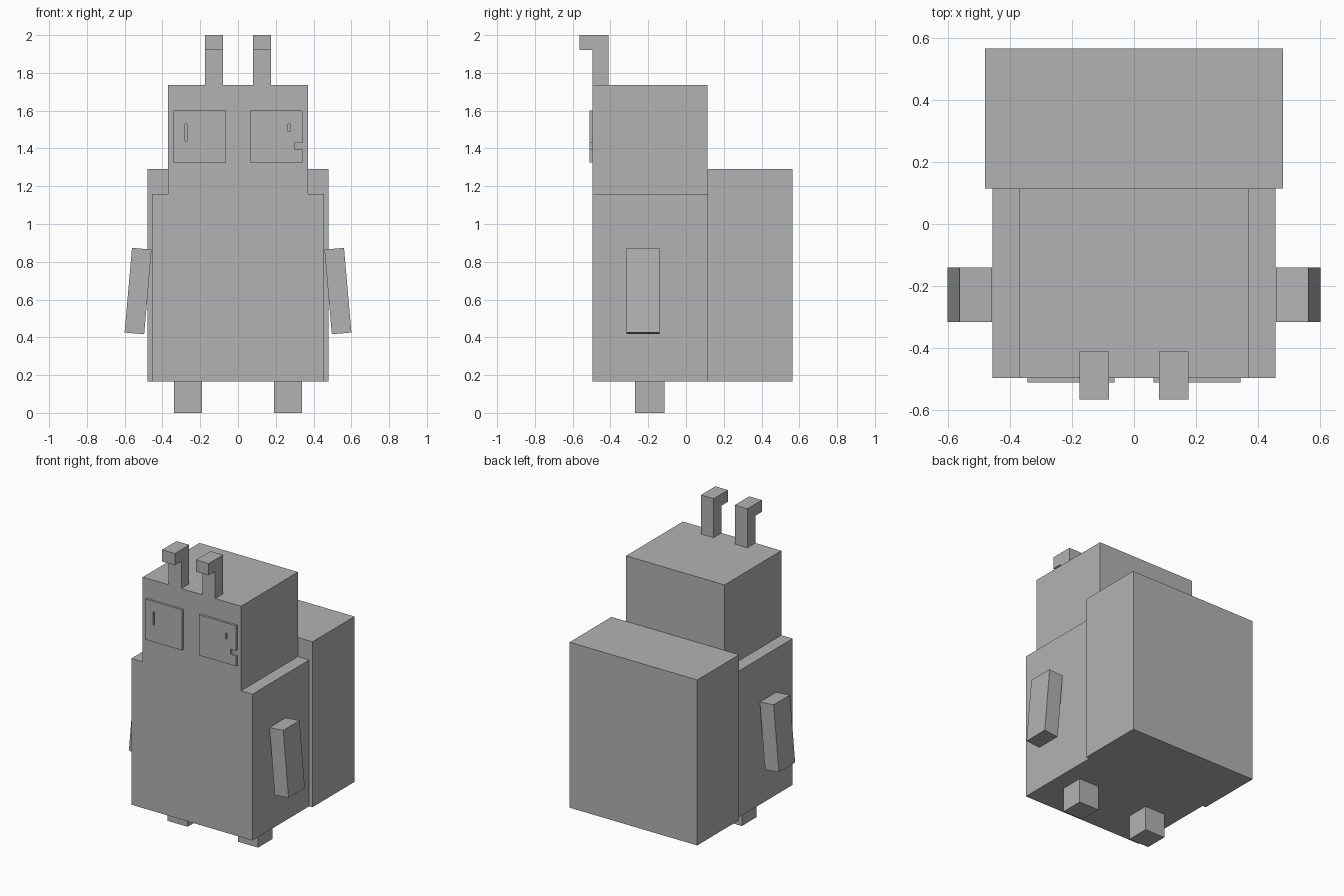
import bpy
import bmesh
from math import radians

if "Cube" in bpy.data.objects:
    bpy.data.objects.remove(bpy.data.objects["Cube"], do_unlink=True)

grey = bpy.data.materials.new("plain grey")
grey.use_nodes = True
COLOUR = (0.45, 0.45, 0.45, 1)
grey.diffuse_color = COLOUR
grey.node_tree.nodes["Principled BSDF"].inputs["Base Color"].default_value = COLOUR


def prism(name, outline, lift, depth):
    """Extrude a flat outline; lift places each 2D point in space."""
    bm = bmesh.new()
    face = bm.faces.new([bm.verts.new(lift(a, b)) for a, b in outline])
    made = bmesh.ops.extrude_face_region(bm, geom=[face])["geom"]
    verts = [v for v in made if isinstance(v, bmesh.types.BMVert)]
    bmesh.ops.translate(bm, verts=verts, vec=depth)
    bmesh.ops.recalc_face_normals(bm, faces=bm.faces)
    mesh = bpy.data.meshes.new(name)
    bm.to_mesh(mesh)
    bm.free()
    mesh.materials.append(grey)
    obj = bpy.data.objects.new(name, mesh)
    bpy.context.collection.objects.link(obj)
    return obj


def box(name, x, y, z):
    """Box from its low and high limits on each axis."""
    outline = [(x[0], z[0]), (x[1], z[0]), (x[1], z[1]), (x[0], z[1])]
    return prism(name, outline, lambda a, b: (a, y[0], b), (0, y[1] - y[0], 0))


def cut(target, x, z):
    """Cut an upright slot through a thin front plate."""
    cutter = box("slot_cutter", x, (-0.6, -0.4), z)
    mod = target.modifiers.new("slot", "BOOLEAN")
    mod.operation = "DIFFERENCE"
    mod.solver = "EXACT"
    mod.object = cutter
    bpy.context.view_layer.objects.active = target
    bpy.ops.object.modifier_apply(modifier=mod.name)
    bpy.data.objects.remove(cutter, do_unlink=True)


# Body and head share one stepped silhouette
FRONT, BACK = -0.495, 0.115
half = [(0.455, 0.165), (0.455, 1.16), (0.37, 1.16), (0.37, 1.735)]
prism("body_and_head", half + [(-x, z) for x, z in reversed(half)],
      lambda a, b: (a, FRONT, b), (0, BACK - FRONT, 0))

# Large block on the back
box("back_block", (-0.48, 0.48), (BACK, 0.565), (0.165, 1.29))

# Mirrored limbs, antennae and eye plates
antenna = [(-0.41, 1.735), (-0.41, 2), (-0.565, 2),
           (-0.565, 1.92), (FRONT, 1.92), (FRONT, 1.735)]
eyes = {}
for side, s in (("left", 1), ("right", -1)):
    def span(a, b):
        return sorted((s * a, s * b))

    box(side + "_foot", span(0.19, 0.34), (-0.27, -0.115), (0, 0.165))

    arm = box(side + "_arm", (-0.052, 0.052), (-0.315, -0.14), (-0.225, 0.225))
    arm.location = (s * 0.529, 0, 0.645)
    arm.rotation_euler.y = radians(-5 * s)

    prism(side + "_antenna", antenna,
          lambda a, b: (s * 0.08, a, b), (s * 0.095, 0, 0))

    eyes[side] = box(side + "_eye", span(0.063, 0.342), (-0.51, FRONT), (1.325, 1.6))

# Slots and the notch in the eye plates
cut(eyes["left"], (0.264, 0.276), (1.49, 1.53))
cut(eyes["left"], (0.3, 0.36), (1.395, 1.43))
cut(eyes["right"], (-0.281, -0.27), (1.44, 1.53))
